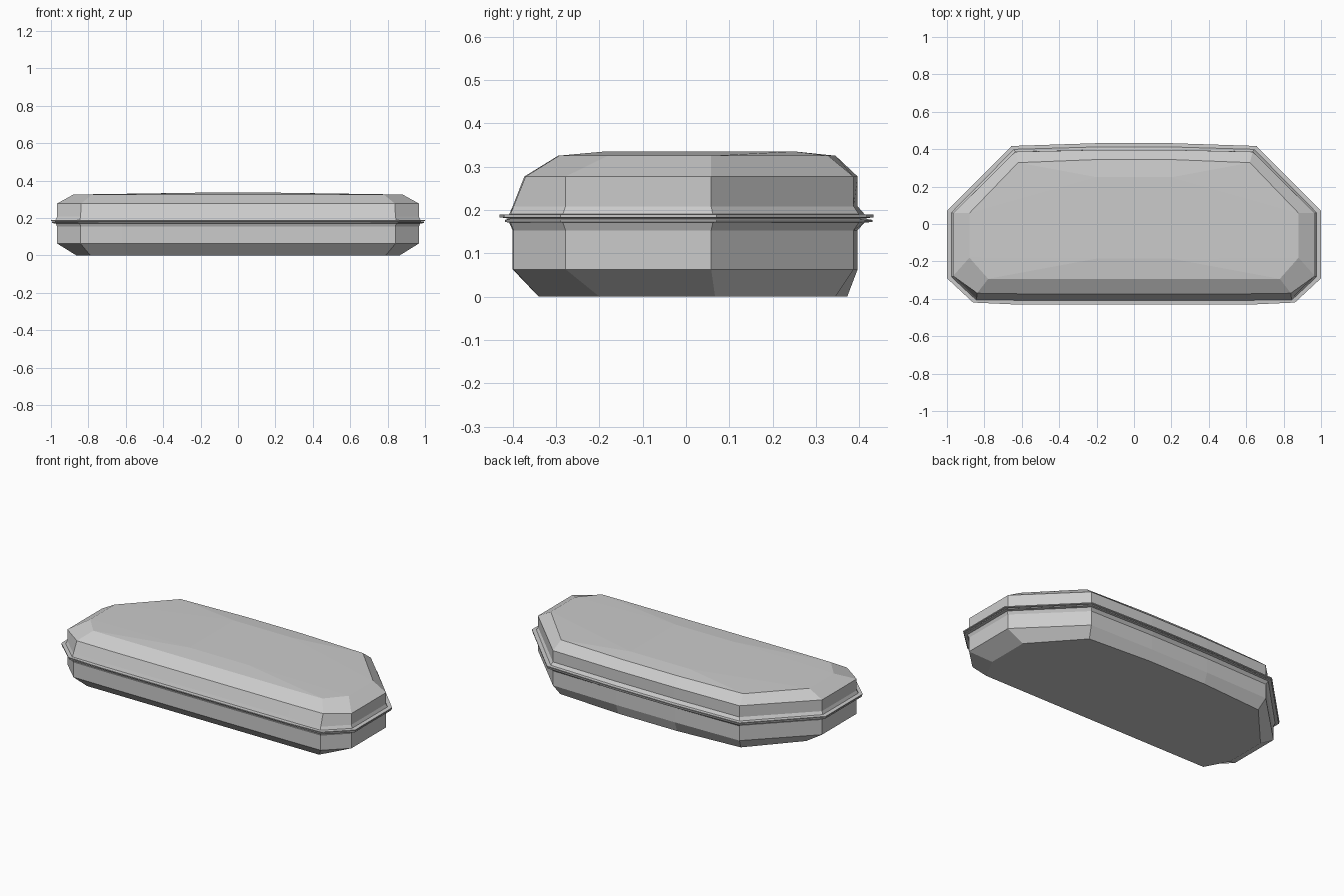
import bpy, bmesh

if "Cube" in bpy.data.objects:
    bpy.data.objects.remove(bpy.data.objects["Cube"])

# Each ring: z, then half-outline corners from front centre round to the back
RIM_IN = [(.62, -.408), (.845, -.405), (.975, -.284), (.975, .062), (.642, .399), (.2, .412)]
RIM_LOW = [(.62, -.417), (.855, -.415), (.995, -.29), (.995, .07), (.652, .413), (.2, .43)]
RIM_TOP = [(.64, -.43), (.86, -.42), (1.0, -.29), (1.0, .07), (.655, .417), (.2, .432)]
BODY = [(.62, -.4), (.842, -.398), (.967, -.278), (.967, .058), (.635, .387), (.2, .396)]
FLOOR = [(.58, -.34), (.79, -.34), (.865, -.2), (.865, .067), (.615, .345), (.2, .372)]
SHOULDER = [(.62, -.373), (.838, -.37), (.967, -.278), (.967, .058), (.635, .386), (.2, .396)]
CROWN = [(.58, -.295), (.78, -.293), (.88, -.18), (.88, .058), (.62, .328), (.19, .345)]
PEAK = [(.2, -.185), (.2, -.185), (.2, -.185), (.2, .25), (.2, .25), (.2, .25)]


def loft(name, rings, cap_first=False, cap_last=False):
    """Skin a stack of mirrored outlines."""
    bm = bmesh.new()
    loops = []
    for z, half in rings:
        outline = half + [(-x, y) for x, y in reversed(half)]
        loops.append([bm.verts.new((x, y, z)) for x, y in outline])
    n = len(loops[0])
    for a, b in zip(loops, loops[1:]):
        for i in range(n):
            j = (i + 1) % n
            bm.faces.new((a[i], a[j], b[j], b[i]))
    if cap_first:
        bm.faces.new(list(reversed(loops[0])))
    if cap_last:
        bm.faces.new(loops[-1])
    bmesh.ops.remove_doubles(bm, verts=bm.verts, dist=.0005)
    mesh = bpy.data.meshes.new(name)
    bm.to_mesh(mesh)
    bm.free()
    obj = bpy.data.objects.new(name, mesh)
    bpy.context.collection.objects.link(obj)
    return obj


# Lower shell with chamfered floor and thin lip
loft("case_base", [(0, FLOOR), (.063, BODY), (.153, BODY), (.171, RIM_IN),
                   (.172, RIM_LOW), (.177, RIM_LOW), (.180, RIM_IN)], cap_first=True)

# Upper shell with lip, collar, sloped shoulder and shallow faceted crown
PEAK_RING = PEAK[:1] + PEAK[3:4]
lid = loft("case_lid", [(.180, RIM_IN), (.183, RIM_TOP), (.189, RIM_TOP), (.190, RIM_IN),
                        (.208, BODY), (.277, SHOULDER), (.325, CROWN)])

# Crown panel rising to a flat centre plateau
bm = bmesh.new()
outer = [bm.verts.new((x, y, .325)) for x, y in CROWN + [(-x, y) for x, y in reversed(CROWN)]]
fr, br, bl, fl = [bm.verts.new((x, y, .335)) for x, y in
                  [(.2, -.185), (.2, .25), (-.2, .25), (-.2, -.185)]]
inner = [fr] * 3 + [br] * 3 + [bl] * 3 + [fl] * 3
for i in range(12):
    j = (i + 1) % 12
    corners = [outer[i], outer[j], inner[j]]
    if inner[i] is not inner[j]:
        corners.append(inner[i])
    bm.faces.new(corners)
bm.faces.new((fr, br, bl, fl))
crown_mesh = bpy.data.meshes.new("crown_panel")
bm.to_mesh(crown_mesh)
bm.free()
crown = bpy.data.objects.new("crown_panel", crown_mesh)
bpy.context.collection.objects.link(crown)
